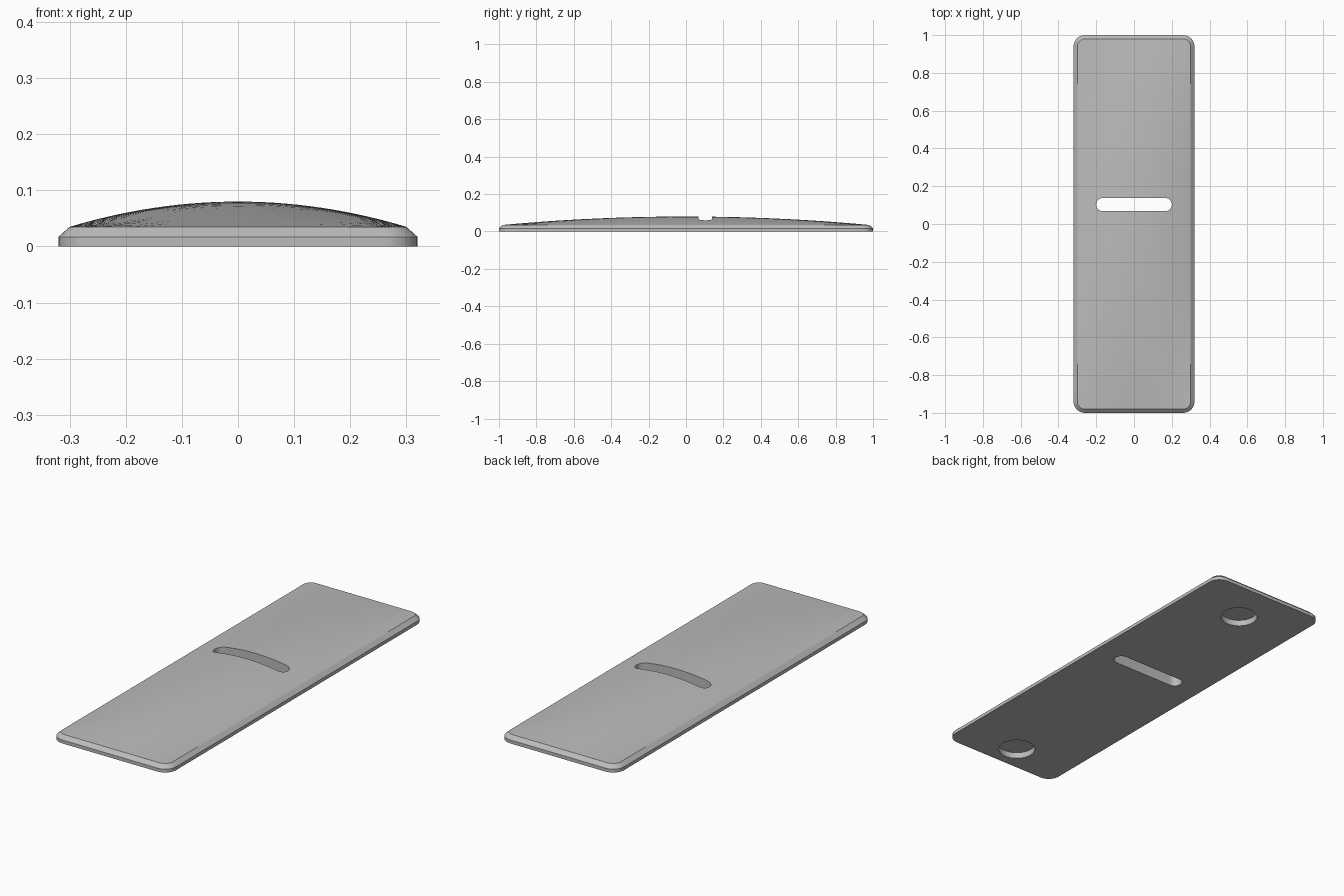
import bpy, bmesh
from math import sin, cos, pi

if "Cube" in bpy.data.objects:
    bpy.data.objects.remove(bpy.data.objects["Cube"])

grey = bpy.data.materials.new("plain grey")
grey.use_nodes = True
grey.diffuse_color = (0.5, 0.5, 0.5, 1)
grey.node_tree.nodes["Principled BSDF"].inputs["Base Color"].default_value = grey.diffuse_color


def rounded_rect(hx, hy, r, arc=8, nx=8, ny=28):
    """Counter-clockwise outline with evenly split straight sides."""
    pts = []
    corners = [(1, 1, nx), (-1, 1, ny), (-1, -1, nx), (1, -1, ny)]
    for i, (sx, sy, split) in enumerate(corners):
        for k in range(arc + 1):
            a = (i + k / arc) * pi / 2
            pts.append((sx * (hx - r) + r * cos(a), sy * (hy - r) + r * sin(a)))
        # straight run to the start of the next corner
        tx, ty, _ = corners[(i + 1) % 4]
        a = (i + 1) * pi / 2
        end = (tx * (hx - r) + r * cos(a), ty * (hy - r) + r * sin(a))
        start = pts[-1]
        for k in range(1, split):
            t = k / split
            pts.append(tuple(s + (e - s) * t for s, e in zip(start, end)))
    return pts


def loft(name, rings, peak=None):
    """Skin rings of points; close the top with a fan or a flat cap."""
    bm = bmesh.new()
    loops = [[bm.verts.new(p) for p in ring] for ring in rings]
    n = len(loops[0])
    for low, high in zip(loops, loops[1:]):
        for i in range(n):
            j = (i + 1) % n
            bm.faces.new((low[i], low[j], high[j], high[i]))
    bm.faces.new(loops[0][::-1])
    if peak:
        tip = bm.verts.new(peak)
        for i in range(n):
            bm.faces.new((loops[-1][i], loops[-1][(i + 1) % n], tip))
    else:
        bm.faces.new(loops[-1])
    mesh = bpy.data.meshes.new(name)
    bm.to_mesh(mesh)
    bm.free()
    mesh.materials.append(grey)
    obj = bpy.data.objects.new(name, mesh)
    bpy.context.collection.objects.link(obj)
    return obj


def dome(x, y):
    return 0.035 + 0.045 * max(0, 1 - (x / 0.3) ** 2) * max(0, 1 - (y / 0.98) ** 2)


# Plate: straight wall, chamfer, then a gently domed top
outer = rounded_rect(0.32, 1, 0.06)
inner = rounded_rect(0.3, 0.98, 0.04)
rings = [[(x, y, z) for x, y in outer] for z in (0, 0.017)]
steps = 14
for s in range(steps, 0, -1):
    t = s / steps
    rings.append([(x * t, y * t, dome(x * t, y * t)) for x, y in inner])
plate = loft("domed_plate", rings, (0, 0, dome(0, 0)))

# Cutters: one slot through the plate, two round pockets underneath
slot = [(x, y + 0.103) for x, y in rounded_rect(0.2, 0.035, 0.034, nx=2, ny=2)]
cutters = [loft("slot_cutter", [[(x, y, z) for x, y in slot] for z in (-0.1, 0.2)])]
for y in (0.776, -0.867):
    circle = [(0.086 * cos(k * pi / 24), y + 0.086 * sin(k * pi / 24)) for k in range(48)]
    cutters.append(loft("pocket_cutter", [[(px, py, z) for px, py in circle] for z in (-0.1, 0.03)]))

for cutter in cutters:
    cutter.hide_render = True
    cut = plate.modifiers.new(cutter.name, "BOOLEAN")
    cut.operation = "DIFFERENCE"
    cut.solver = "EXACT"
    cut.object = cutter

# Bake the cuts, drop the cutters and keep the edges crisp
depsgraph = bpy.context.evaluated_depsgraph_get()
baked = bpy.data.meshes.new_from_object(plate.evaluated_get(depsgraph))
plate.modifiers.clear()
plate.data = baked
for cutter in cutters:
    bpy.data.objects.remove(cutter)

bpy.ops.object.select_all(action="DESELECT")
plate.select_set(True)
bpy.context.view_layer.objects.active = plate
bpy.ops.object.shade_smooth_by_angle(angle=0.3)
